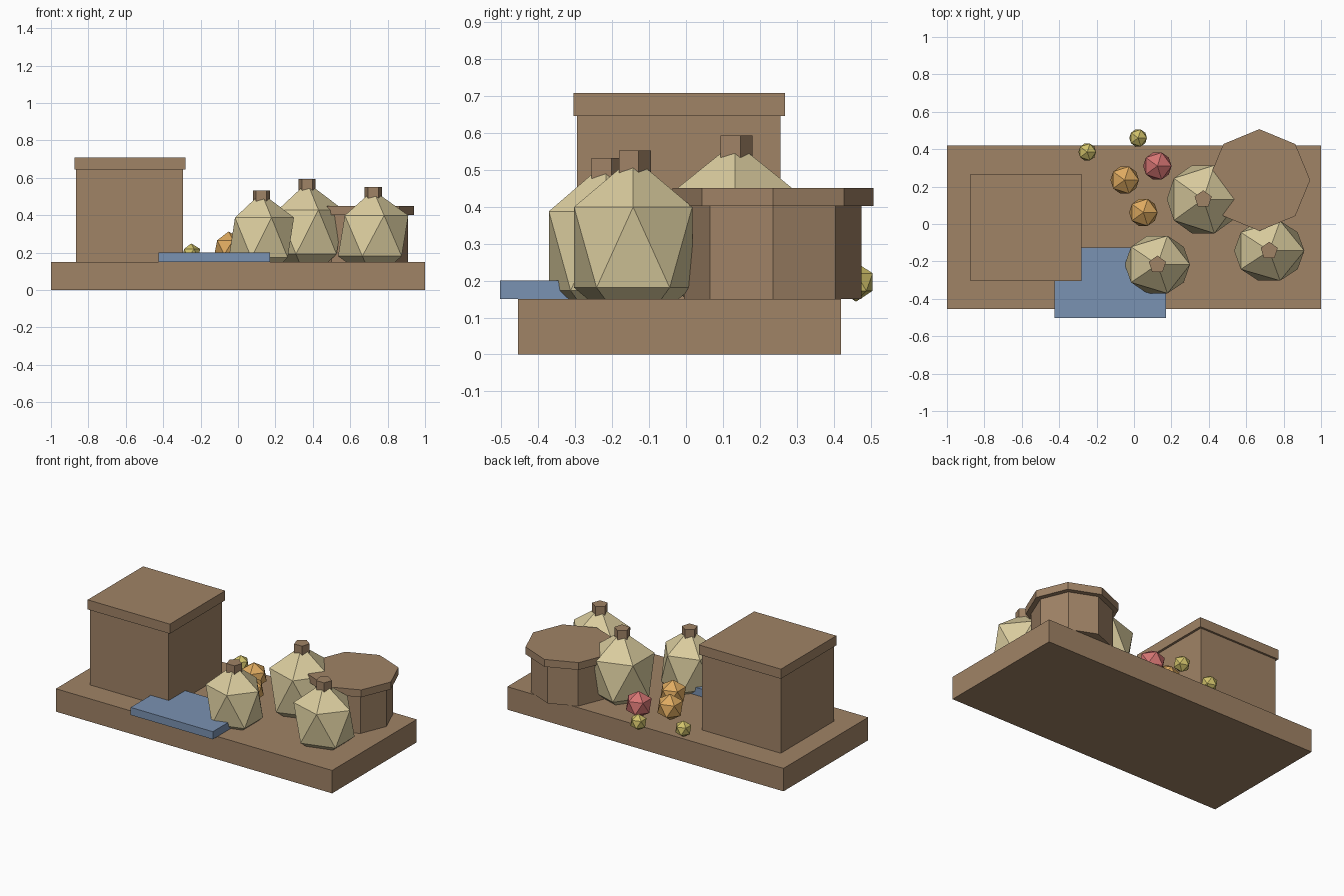
import bpy, math

old = bpy.data.objects.get("Cube")
if old:
    bpy.data.objects.remove(old, do_unlink=True)


def material(name, rgb):
    lin = [((c / 255 + 0.055) / 1.055) ** 2.4 for c in rgb] + [1.0]
    m = bpy.data.materials.new(name)
    m.use_nodes = True
    m.diffuse_color = lin
    m.node_tree.nodes["Principled BSDF"].inputs["Base Color"].default_value = lin
    return m


wood = material("wood_brown", (160, 131, 102))
cloth = material("sack_tan", (218, 204, 158))
blue = material("cloth_blue", (122, 146, 178))
orange = material("fruit_orange", (222, 170, 96))
red = material("fruit_red", (212, 116, 114))
yellow = material("fruit_yellow", (208, 193, 106))


def finish(name, mat):
    ob = bpy.context.object
    ob.name = name
    ob.data.materials.append(mat)
    return ob


def box(name, lo, hi, mat):
    centre = [(a + b) / 2 for a, b in zip(lo, hi)]
    bpy.ops.mesh.primitive_cube_add(size=1, location=centre)
    finish(name, mat).scale = [b - a for a, b in zip(lo, hi)]


def prism(name, sides, radius, x, y, z0, z1, mat):
    # first corner of the prism points to +y
    bpy.ops.mesh.primitive_cylinder_add(vertices=sides, radius=radius, depth=z1 - z0,
                                        location=(x, y, (z0 + z1) / 2))
    finish(name, mat)


def ball(name, loc, size, mat):
    bpy.ops.mesh.primitive_ico_sphere_add(subdivisions=1, radius=1, location=loc)
    finish(name, mat).scale = size


# Platform and draped mat
box("platform", (-1, -0.455, 0), (1, 0.42, 0.15), wood)
box("blue_mat", (-0.425, -0.503, 0.15), (0.17, -0.125, 0.2), blue)

# Crate with overhanging lid
box("crate_body", (-0.865, -0.295, 0.15), (-0.295, 0.255, 0.645), wood)
box("crate_lid", (-0.875, -0.305, 0.645), (-0.28, 0.268, 0.708), wood)

# Octagonal barrel
prism("barrel_body", 8, 0.24, 0.67, 0.235, 0.15, 0.402, wood)
prism("barrel_lid", 8, 0.272, 0.67, 0.235, 0.402, 0.45, wood)

# Tied sacks: x, y, z, size and tie top
sacks = [
    (0.125, -0.217, 0.28, (0.195, 0.181, 0.24), 0.532),
    (0.37, 0.132, 0.31, (0.217, 0.214, 0.265), 0.593),
    (0.723, -0.143, 0.29, (0.21, 0.188, 0.244), 0.552),
]
for i, (x, y, z, size, top) in enumerate(sacks, 1):
    ball(f"sack_{i}", (x, y, z), size, cloth)
    prism(f"sack_tie_{i}", 5, 0.048, x, y, top - 0.08, top, wood)

# Scattered fruit
fruits = [
    ("orange_fruit_1", -0.05, 0.235, 0.085, orange),
    ("orange_fruit_2", 0.05, 0.062, 0.085, orange),
    ("red_fruit", 0.125, 0.31, 0.085, red),
    ("yellow_fruit_1", -0.25, 0.385, 0.053, yellow),
    ("yellow_fruit_2", 0.022, 0.46, 0.053, yellow),
]
for name, x, y, r, mat in fruits:
    ball(name, (x, y, 0.143 + r), (r, r, r), mat)
